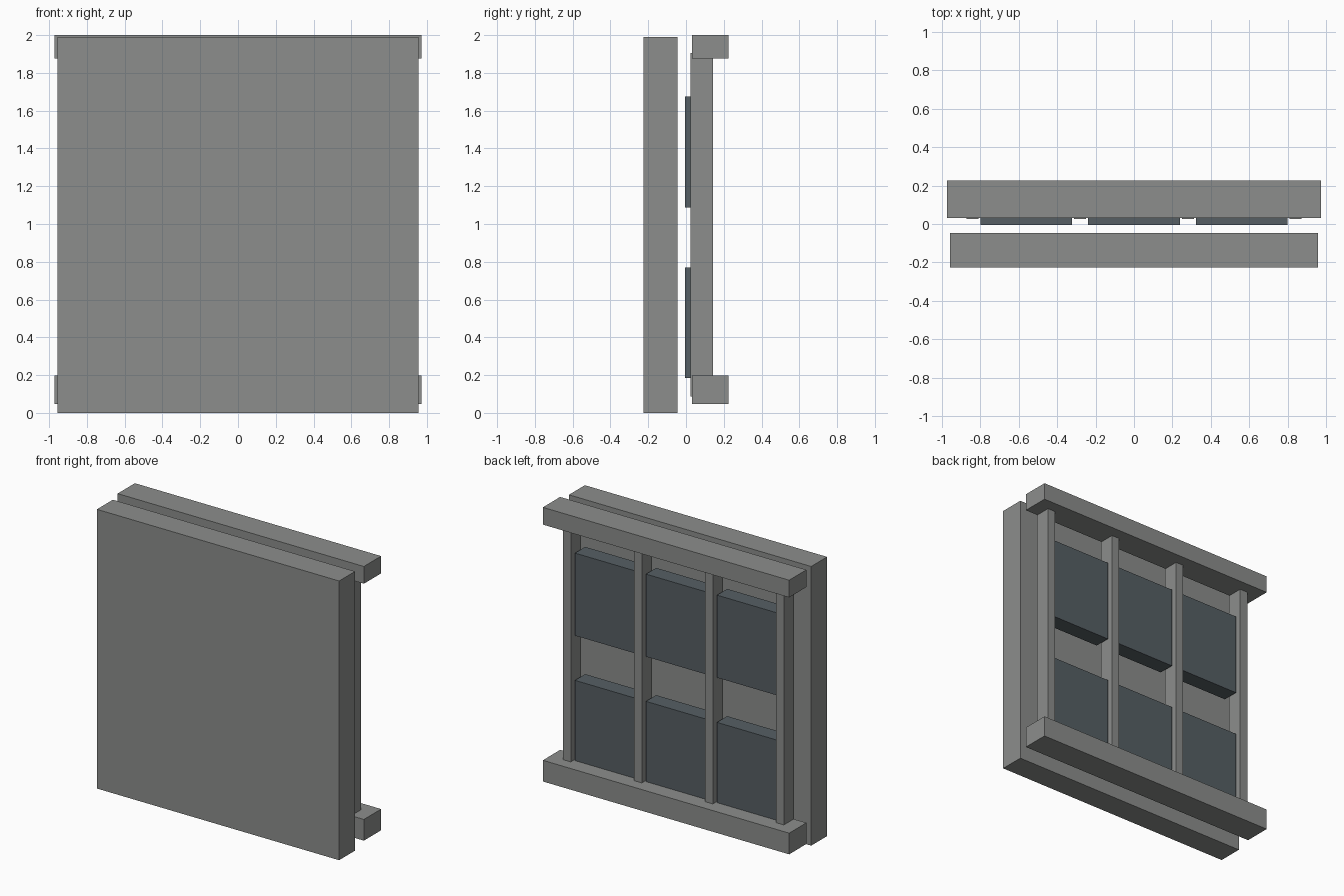
import bpy
import bmesh
from mathutils import Vector

if "Cube" in bpy.data.objects:
    bpy.data.objects.remove(bpy.data.objects["Cube"])


def material(name, rgb):
    m = bpy.data.materials.new(name)
    m.diffuse_color = (*rgb, 1)
    m.use_nodes = True
    m.node_tree.nodes["Principled BSDF"].inputs["Base Color"].default_value = m.diffuse_color
    return m


def box(name, mat, x, y, z):
    """Box from (min, max) ranges on each axis."""
    lo, hi = Vector((x[0], y[0], z[0])), Vector((x[1], y[1], z[1]))
    bm = bmesh.new()
    bmesh.ops.create_cube(bm, size=1)
    bmesh.ops.scale(bm, vec=hi - lo, verts=bm.verts)
    mesh = bpy.data.meshes.new(name)
    bm.to_mesh(mesh)
    bm.free()
    mesh.materials.append(mat)
    ob = bpy.data.objects.new(name, mesh)
    ob.location = (lo + hi) / 2
    bpy.context.collection.objects.link(ob)
    return ob


grey = material("light grey", (0.262, 0.27, 0.262))
slate = material("slate blue grey", (0.093, 0.114, 0.127))

# Solid front slab
box("front_slab", grey, (-0.955, 0.955), (-0.225, -0.046), (0, 1.99))

# Horizontal rails behind it
box("top_rail", grey, (-0.971, 0.971), (0.031, 0.225), (1.877, 2.0))
box("bottom_rail", grey, (-0.971, 0.971), (0.031, 0.225), (0.046, 0.197))

# Four upright posts, set into the rails
for i in range(4):
    x = -0.84 + 0.56 * i
    box(f"post_{i + 1}", grey, (x - 0.031, x + 0.031), (0.025, 0.142), (0.087, 1.906))

# Two rows of three panels between the posts
for row, z in (("lower", (0.186, 0.769)), ("upper", (1.088, 1.676))):
    for i in range(3):
        x = 0.56 * (i - 1)
        box(f"{row}_panel_{i + 1}", slate, (x - 0.239, x + 0.239), (-0.006, 0.11), z)
